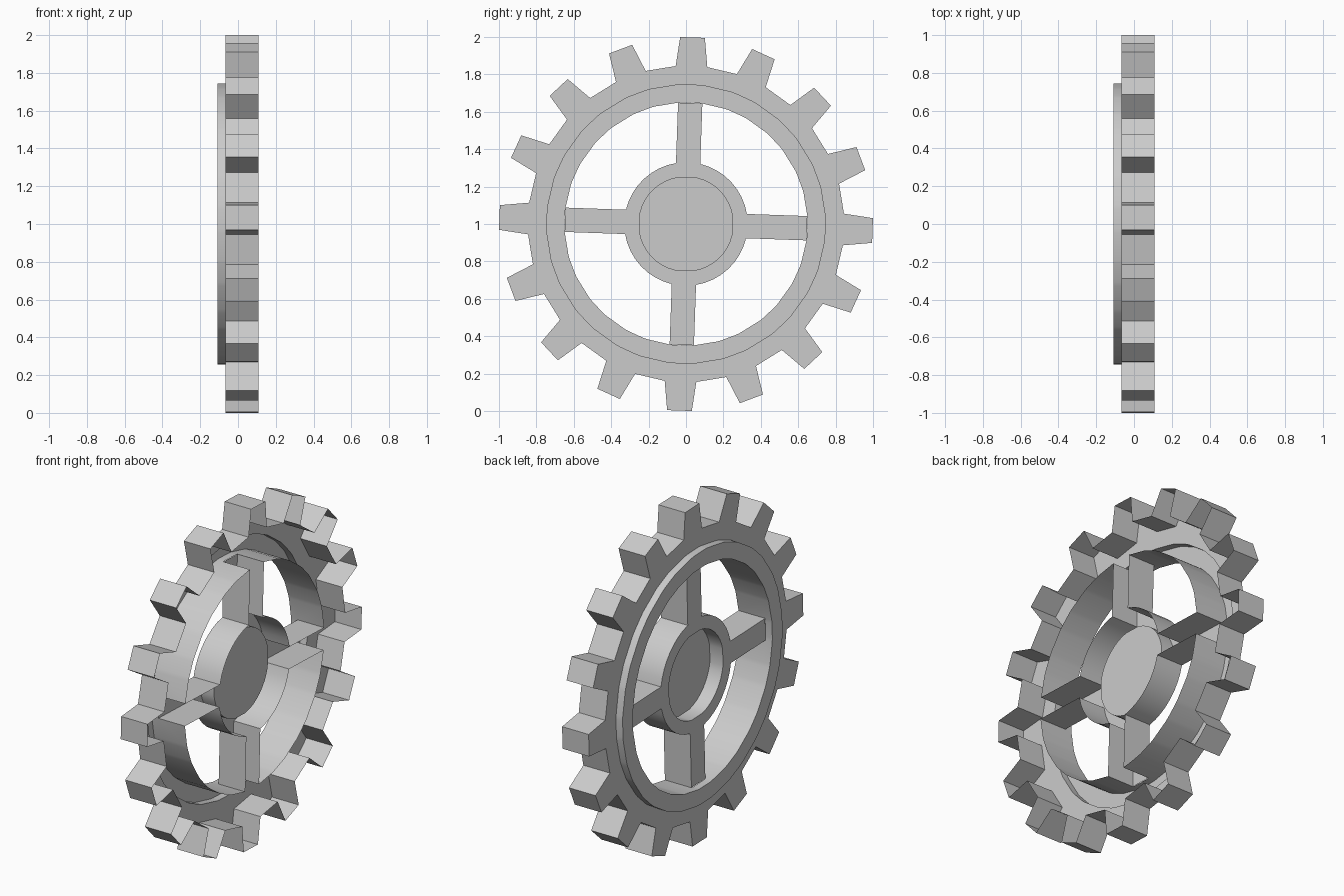
import bpy, bmesh
from math import radians, sin, cos, asin, hypot, atan2, tau

if "Cube" in bpy.data.objects:
    bpy.data.objects.remove(bpy.data.objects["Cube"])

TILT = radians(-2)                      # the whole wheel is turned slightly
X_RING, X_BACK, X_DISC, X_OPEN = -0.108, -0.065, 0.02, 0.108
TEETH = 16
R_STEP, R_IN, R_HUB, R_CUP = 0.745, 0.65, 0.33, 0.255
SPOKE_HALF = 0.065


def finish(name, bm):
    bmesh.ops.remove_doubles(bm, verts=bm.verts, dist=1e-5)
    bmesh.ops.recalc_face_normals(bm, faces=bm.faces)
    me = bpy.data.meshes.new(name)
    bm.to_mesh(me)
    bm.free()
    ob = bpy.data.objects.new(name, me)
    bpy.context.collection.objects.link(ob)
    bpy.ops.object.select_all(action='DESELECT')
    ob.select_set(True)
    bpy.context.view_layer.objects.active = ob
    bpy.ops.object.shade_smooth_by_angle(angle=radians(25))


def ring(bm, x, radii, angles):
    return [bm.verts.new((x, r * cos(a + TILT), 1 + r * sin(a + TILT)))
            for r, a in zip(radii, angles)]


def bridge(bm, a, b, skip=lambda i: False):
    n = len(a)
    for i in range(n):
        if not skip(i):
            j = (i + 1) % n
            bm.faces.new((a[i], a[j], b[j], b[i]))


# Toothed rim: thin shell, open on the +x side, with a raised ring on the -x side
root_r, root_a = hypot(0.842, 0.085), asin(SPOKE_HALF / R_IN)
tip_r, tip_a = hypot(0.998, 0.066), atan2(0.066, 0.998)
radii, angles = [], []
for t in range(TEETH):
    c = t * tau / TEETH
    radii += [root_r, tip_r, tip_r, root_r]
    angles += [c - root_a, c - tip_a, c + tip_a, c + root_a]
n = len(angles)
bm = bmesh.new()
loops = [ring(bm, X_OPEN, radii, angles), ring(bm, X_BACK, radii, angles)]
for x, r in ((X_BACK, R_STEP), (X_RING, R_STEP), (X_RING, R_IN), (X_BACK, R_IN), (X_OPEN, R_IN)):
    loops.append(ring(bm, x, [r] * n, angles))
for k in range(len(loops) - 1):
    # the innermost wall is open where the four spokes enter
    last = k == len(loops) - 2
    bridge(bm, loops[k], loops[k + 1], lambda i: last and i % 16 < 3)
finish("toothed_rim", bm)

# Hub: outer wall, annular back and recessed cup closed by a disc
half = asin(SPOKE_HALF / R_HUB)
SEG = 8
angles = []
for q in range(4):
    start = q * tau / 4 + half
    angles += [start + (tau / 4 - 2 * half) * i / SEG for i in range(SEG + 1)]
n = len(angles)
bm = bmesh.new()
loops = [ring(bm, x, [r] * n, angles) for x, r in
         ((X_OPEN, R_HUB), (X_BACK, R_HUB), (X_BACK, R_CUP), (X_DISC, R_CUP))]
bridge(bm, loops[0], loops[1], lambda i: i % (SEG + 1) == SEG)
bridge(bm, loops[1], loops[2])
bridge(bm, loops[2], loops[3])
bm.faces.new(loops[3])
finish("hub", bm)

# Spokes: four open channels joining hub and rim
bm = bmesh.new()
for q in range(4):
    c = q * tau / 4
    inner, outer = half, root_a
    rr = [R_HUB, R_IN, R_IN, R_HUB]
    aa = [c - inner, c - outer, c + outer, c + inner]
    back, front = ring(bm, X_BACK, rr, aa), ring(bm, X_OPEN, rr, aa)
    bm.faces.new(back)
    bridge(bm, back, front, lambda i: i in (1, 3))
finish("spokes", bm)
